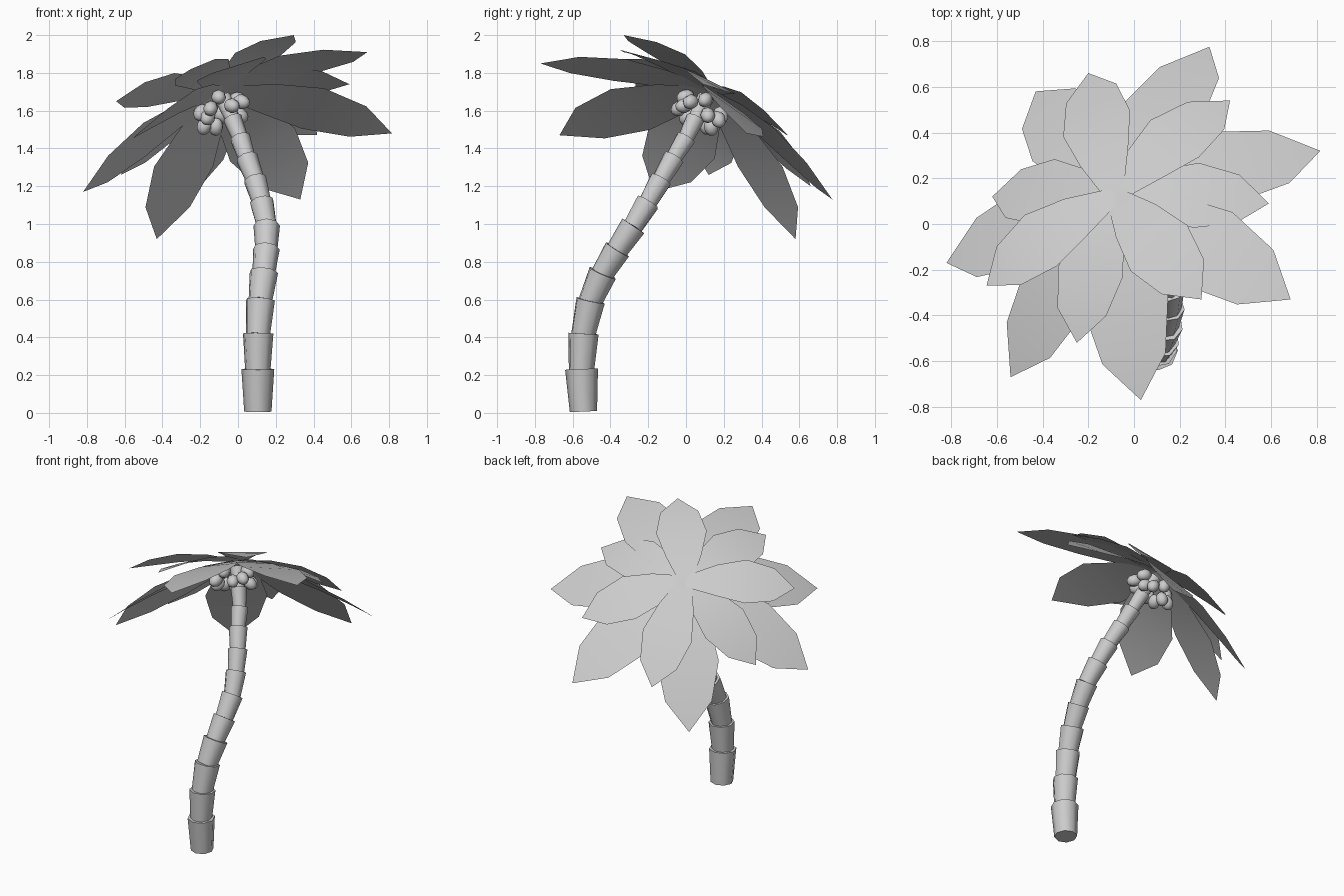
import bpy, bmesh, math
from mathutils import Vector, Matrix

if "Cube" in bpy.data.objects:
    bpy.data.objects.remove(bpy.data.objects["Cube"])


def add_object(name, bm, angle):
    bmesh.ops.recalc_face_normals(bm, faces=bm.faces)
    mesh = bpy.data.meshes.new(name)
    bm.to_mesh(mesh)
    bm.free()
    obj = bpy.data.objects.new(name, mesh)
    bpy.context.collection.objects.link(obj)
    bpy.ops.object.select_all(action='DESELECT')
    obj.select_set(True)
    bpy.context.view_layer.objects.active = obj
    bpy.ops.object.shade_smooth_by_angle(angle=math.radians(angle))
    return obj


AXIS = Vector((-0.339, 0.448, 0.828)).normalized()   # direction the crown faces
APEX = Vector((-0.085, 0.125, 1.70))                 # where the fronds meet

# Trunk: flared cone segments stacked along a bent path (x, y, z, top radius)
path = [(0.105, -0.543, 0.007, 0.0), (0.105, -0.553, 0.232, 0.087),
        (0.107, -0.543, 0.42, 0.082), (0.119, -0.505, 0.595, 0.08),
        (0.137, -0.441, 0.74, 0.078), (0.15, -0.363, 0.865, 0.072),
        (0.152, -0.279, 0.99, 0.070), (0.126, -0.202, 1.115, 0.066),
        (0.091, -0.133, 1.235, 0.062), (0.047, -0.065, 1.35, 0.059),
        (0.012, 0.0, 1.455, 0.055), (-0.03, 0.05, 1.56, 0.050),
        (-0.08, 0.105, 1.67, 0.046)]
trunk = bmesh.new()
for a, b in zip(path, path[1:]):
    p, q = Vector(a[:3]), Vector(b[:3])
    d = q - p
    if a[3]:
        p -= d * 0.05
    mat = Matrix.Translation((p + q) / 2) @ d.to_track_quat('Z', 'Y').to_matrix().to_4x4()
    bmesh.ops.create_cone(trunk, cap_ends=True, segments=8, radius1=b[3] * 0.83,
                          radius2=b[3], depth=(q - p).length, matrix=mat)
add_object("trunk", trunk, 50)


# Fronds: single-sided arched blades from the apex to each tip
def frond(bm, tip, width, bulge):
    span = tip - APEX
    side = AXIS.cross(span).normalized()
    rows = []
    for t, w in [(0.0, 0.10), (0.28, 0.27), (0.55, 0.38), (0.81, 0.285)]:
        c = APEX + span * t + AXIS * bulge * 4 * t * (1 - t)
        rows.append([bm.verts.new(c + side * w * width * s) for s in (-0.5, 0.5)])
    for r, s in zip(rows, rows[1:]):
        bm.faces.new((r[0], r[1], s[1], s[0]))
    bm.faces.new((rows[-1][0], rows[-1][1], bm.verts.new(tip)))


lower_tips = [(0.33, 0.775, 1.13), (0.815, 0.32, 1.48), (0.685, -0.33, 1.91),
              (0.03, -0.77, 1.85), (-0.54, -0.67, 1.47), (-0.82, -0.17, 1.17),
              (-0.43, 0.58, 0.92)]
upper_tips = [(0.42, 0.54, 1.47), (0.59, 0.09, 1.74), (0.295, -0.33, 2.0),
              (-0.25, -0.52, 1.82), (-0.645, -0.27, 1.65), (-0.62, 0.12, 1.26),
              (-0.2, 0.66, 1.20)]
for name, tips, width, bulge in (("lower_fronds", lower_tips, 1.03, 0.04),
                                 ("upper_fronds", upper_tips, 0.84, 0.045)):
    bm = bmesh.new()
    for tip in tips:
        frond(bm, Vector(tip), width, bulge)
    add_object(name, bm, 40)

# Coconuts: a ring of small egg shapes hanging under the crown
u = AXIS.orthogonal().normalized()
v = AXIS.cross(u)
centre = Vector((-0.085, 0.075, 1.595))
nuts = bmesh.new()
for i in range(12):
    a = 2 * math.pi * (i + 0.5) / 12
    r, h = ((0.125, -0.015), (0.105, 0.035), (0.10, -0.03))[i % 3]
    out = u * math.cos(a) + v * math.sin(a)
    mat = (Matrix.Translation(centre + out * r + AXIS * h)
           @ (out - AXIS).to_track_quat('Z', 'Y').to_matrix().to_4x4()
           @ Matrix.Diagonal((0.9, 0.9, 1.1, 1)))
    bmesh.ops.create_uvsphere(nuts, u_segments=8, v_segments=6, radius=0.044, matrix=mat)
add_object("coconuts", nuts, 60)
